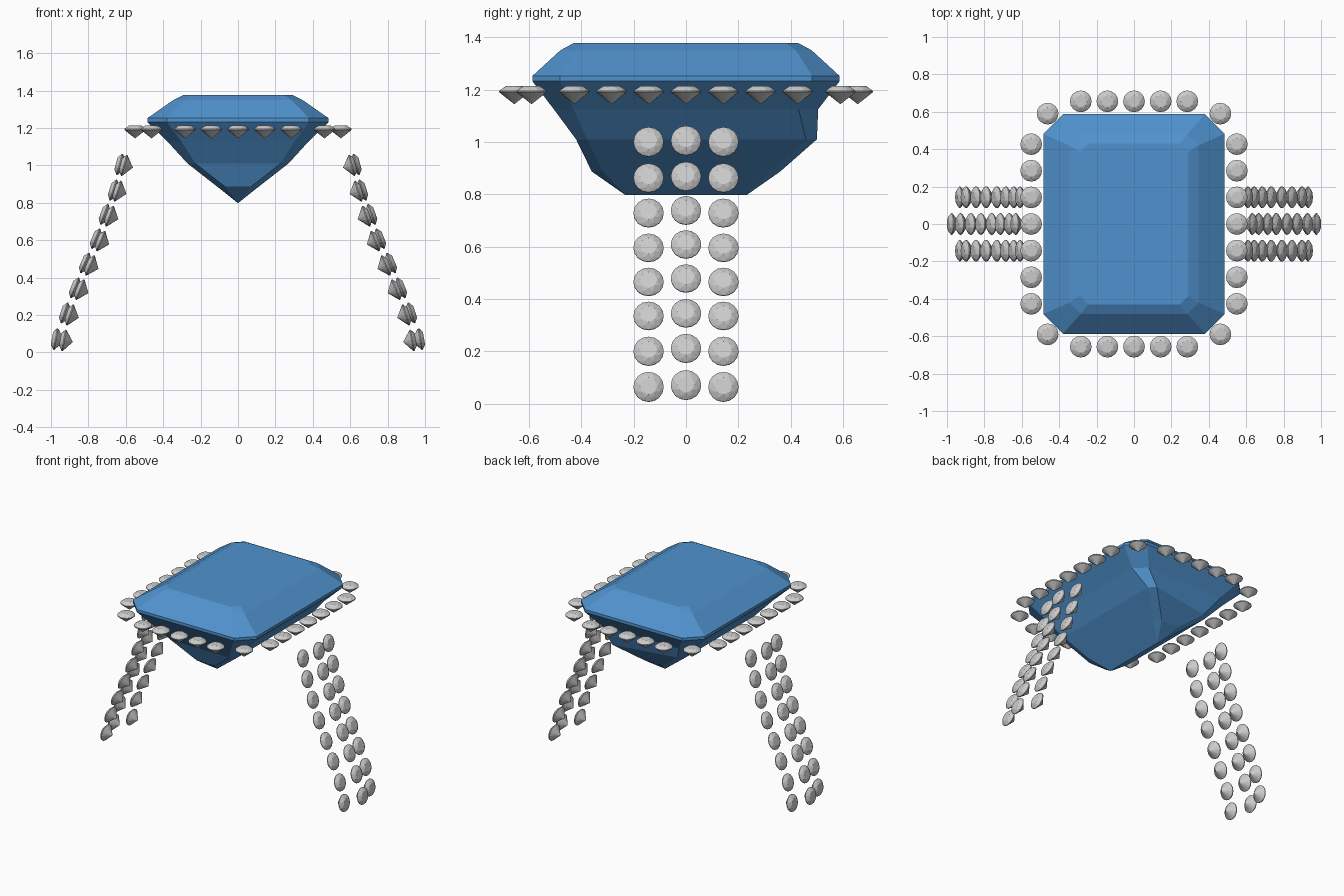
import bpy, bmesh
from math import sin, cos, pi, radians

if "Cube" in bpy.data.objects:
    bpy.data.objects.remove(bpy.data.objects["Cube"])

blue = bpy.data.materials.new("blue_gem")
blue.diffuse_color = (0.08, 0.29, 0.62, 1)
blue.use_nodes = True
blue.node_tree.nodes["Principled BSDF"].inputs["Base Color"].default_value = blue.diffuse_color


def finish(bm, name):
    bmesh.ops.recalc_face_normals(bm, faces=bm.faces)
    mesh = bpy.data.meshes.new(name)
    bm.to_mesh(mesh)
    bm.free()
    return mesh


def add(name, mesh, loc=(0, 0, 0), tilt=0):
    ob = bpy.data.objects.new(name, mesh)
    ob.location = loc
    ob.rotation_euler = (0, tilt, 0)
    bpy.context.collection.objects.link(ob)
    return ob


# Centre stone: stacked clipped rectangles (half x, half y, corner cut, z)
levels = [(.29, .43, .045, 1.377), (.345, .48, .06, 1.35),
          (.485, .587, .105, 1.252), (.485, .587, .105, 1.232),
          (.375, .505, .075, 1.125), (.27, .42, .042, 1.01),
          (.112, .36, .042, .887), (0, .233, 0, .798)]
bm = bmesh.new()
rings = []
for i, (hx, hy, c, z) in enumerate(levels):
    pts = [(hx, hy - c), (hx - c, hy), (c - hx, hy), (-hx, hy - c),
           (-hx, c - hy), (c - hx, -hy), (hx - c, -hy), (hx, c - hy)]
    if i == 5:  # uneven back corner of the pavilion
        pts[:2] = [(x, y + .08) for x, y in pts[:2]]
    rings.append([bm.verts.new((x, y, z)) for x, y in pts])
bm.faces.new(rings[0])
for a, b in zip(rings, rings[1:]):
    for k in range(8):
        n = (k + 1) % 8
        bm.faces.new((a[k], a[n], b[n], b[k]))
bmesh.ops.remove_doubles(bm, verts=bm.verts, dist=1e-4)
stone = finish(bm, "centre_stone")
stone.materials.append(blue)
add("centre_stone", stone)

# Small round brilliant: (sides, radius, z, phase), wrapped in a hull
bm = bmesh.new()
for n, r, z, ph in [(8, .033, .021, 0), (8, .047, .013, pi / 8),
                    (16, .058, .003, 0), (16, .058, -.002, 0), (1, 0, -.048, 0)]:
    for k in range(n):
        a = 2 * pi * k / n + ph
        bm.verts.new((r * cos(a), r * sin(a), z))
bmesh.ops.convex_hull(bm, input=bm.verts)
bmesh.ops.dissolve_limit(bm, angle_limit=.01, verts=bm.verts, edges=bm.edges)
small = finish(bm, "small_gem")

# Halo around the centre stone
halo = [(s * .55, .1423 * k) for s in (-1, 1) for k in range(-3, 4)]
halo += [(.1423 * k, s * .656) for s in (-1, 1) for k in range(-2, 3)]
halo += [(s * .462, t * .59) for s in (-1, 1) for t in (-1, 1)]
for x, y in halo:
    add("halo_gem", small, (x, y, 1.192))

# Three rows of gems down each shoulder: (middle x, z, outer x, z, tilt)
rows = [(.632, 1.005, .608, 1.0, 15), (.666, .868, .642, .862, 18),
        (.714, .738, .685, .728, 20), (.760, .608, .733, .595, 22),
        (.818, .478, .790, .465, 23), (.872, .345, .844, .335, 22),
        (.927, .211, .897, .200, 18), (.974, .071, .930, .064, 10)]
for s in (-1, 1):
    for xm, zm, xo, zo, t in rows:
        for y, x, z in ((0, xm, zm), (-.143, xo, zo), (.143, xo, zo)):
            add("shoulder_gem", small, (s * x, y, z), s * radians(90 - t))
